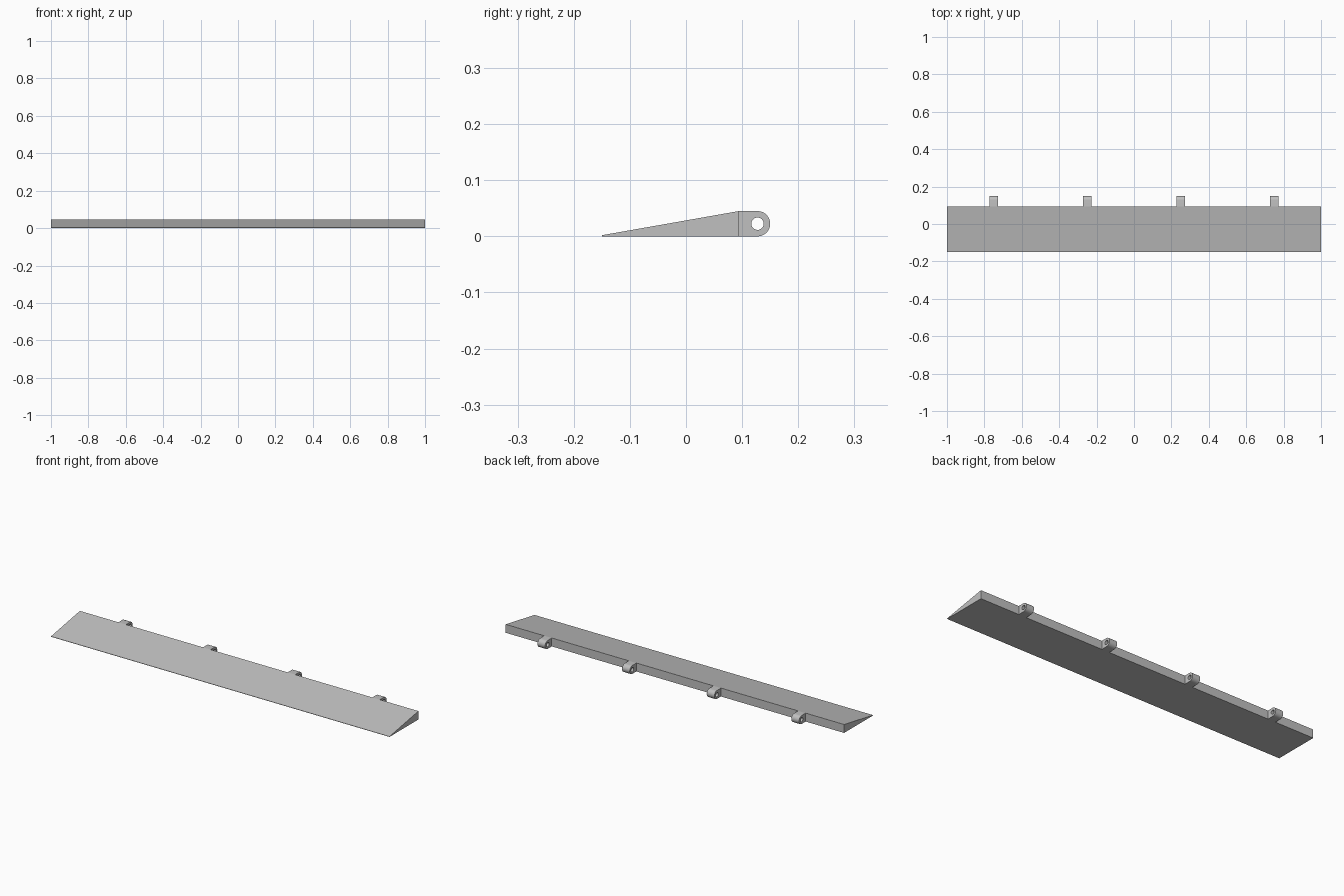
import bpy, bmesh, math
from mathutils import Vector

if "Cube" in bpy.data.objects:
    bpy.data.objects.remove(bpy.data.objects["Cube"])

H = 0.045              # full thickness at the hinge side
REAR = 0.094           # rear face of the flap
R = H / 2              # lug radius
HOLE = 0.011           # pin hole radius
CY = 0.15 - R          # pin axis

grey = bpy.data.materials.new("light grey")
grey.diffuse_color = (0.53, 0.53, 0.53, 1)
grey.use_nodes = True
grey.node_tree.nodes["Principled BSDF"].inputs["Base Color"].default_value = grey.diffuse_color


def prism(name, loops, x, width):
    """Extrude closed (y, z) loops along x; later loops are holes."""
    bm = bmesh.new()
    edges = []
    for pts in loops:
        vs = [bm.verts.new((x - width / 2, y, z)) for y, z in pts]
        edges += [bm.edges.new((vs[i - 1], vs[i])) for i in range(len(vs))]
    bmesh.ops.triangle_fill(bm, edges=edges, use_beauty=True, normal=Vector((1, 0, 0)))
    ext = bmesh.ops.extrude_face_region(bm, geom=bm.faces[:], use_keep_orig=True)
    verts = [g for g in ext["geom"] if isinstance(g, bmesh.types.BMVert)]
    bmesh.ops.translate(bm, verts=verts, vec=(width, 0, 0))
    bmesh.ops.recalc_face_normals(bm, faces=bm.faces[:])
    mesh = bpy.data.meshes.new(name)
    bm.to_mesh(mesh)
    bm.free()
    mesh.materials.append(grey)
    obj = bpy.data.objects.new(name, mesh)
    bpy.context.collection.objects.link(obj)
    return obj


def arc(radius, start, end, n):
    return [(CY + radius * math.cos(start + (end - start) * i / n),
             R + radius * math.sin(start + (end - start) * i / n)) for i in range(n + 1)]


# Tapered flap panel with a thin leading lip
prism("flap_panel", [[(-0.15, 0), (REAR, 0), (REAR, H), (-0.15, 0.002)]], 0, 2)

# Four rounded hinge lugs with pin holes
outline = [(REAR, H), (REAR, 0)] + arc(R, -math.pi / 2, math.pi / 2, 24)
hole = arc(HOLE, 0, 2 * math.pi, 32)[:-1]
for i, x in enumerate((-0.75, -0.25, 0.25, 0.75)):
    lug = prism(f"hinge_lug_{i + 1}", [outline, hole], x, 0.045)
    bpy.ops.object.select_all(action='DESELECT')
    lug.select_set(True)
    bpy.context.view_layer.objects.active = lug
    bpy.ops.object.shade_smooth_by_angle(angle=math.radians(30))
